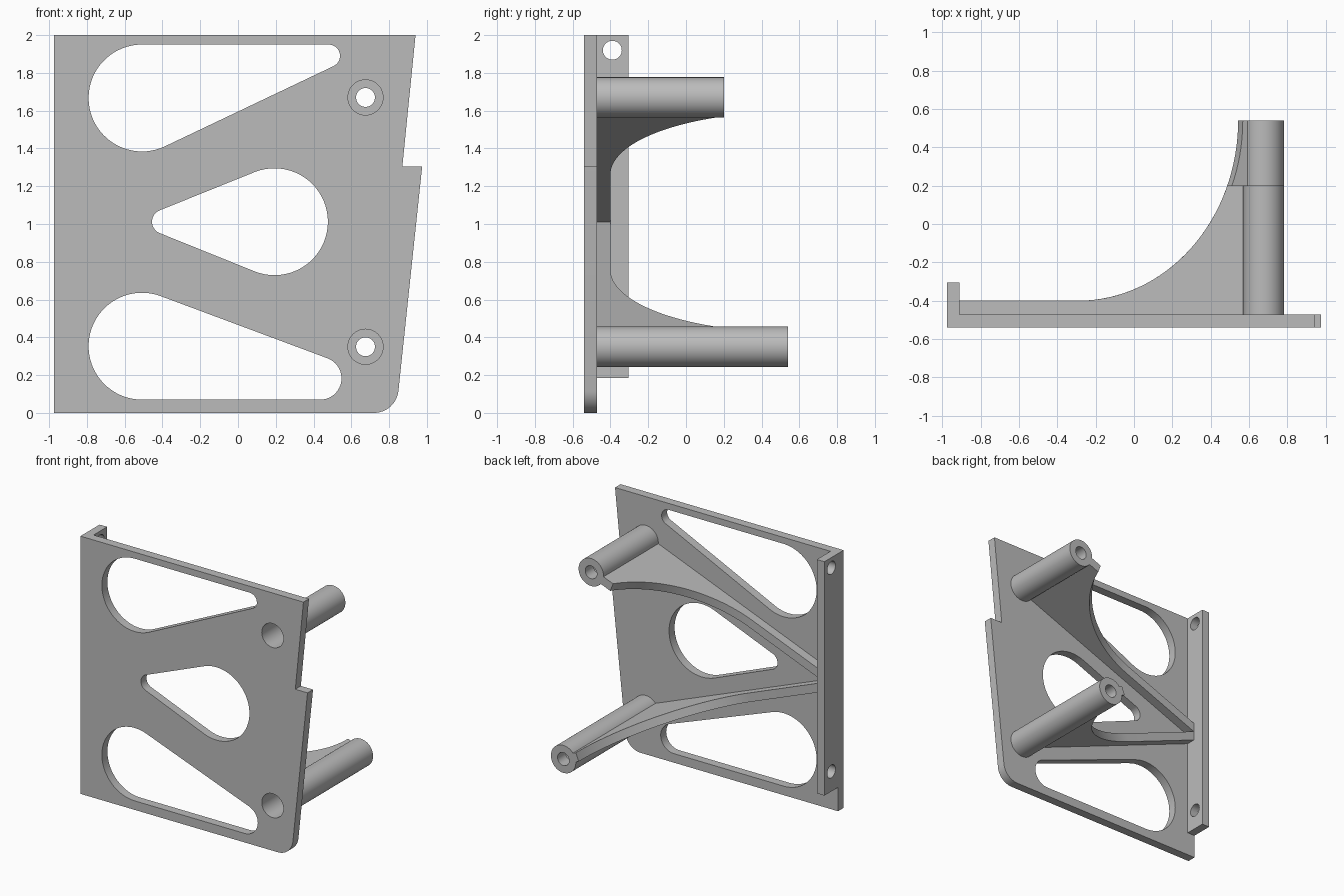
import bpy, bmesh
from math import sin, cos, acos, asin, atan2, hypot, pi, radians
from mathutils import Matrix, Vector

cube = bpy.data.objects.get("Cube")
if cube:
    bpy.data.objects.remove(cube)

grey = bpy.data.materials.new("plain grey")
grey.use_nodes = True
grey.diffuse_color = (0.5, 0.5, 0.5, 1)
grey.node_tree.nodes["Principled BSDF"].inputs["Base Color"].default_value = (0.5, 0.5, 0.5, 1)

X, Y, Z = Vector((1, 0, 0)), Vector((0, 1, 0)), Vector((0, 0, 1))


def frame(u, v, origin):
    """Matrix placing local x along u, local y along v."""
    m = Matrix((u, v, u.cross(v))).transposed().to_4x4()
    m.translation = origin
    return m


def finish(name, bm):
    bmesh.ops.remove_doubles(bm, verts=bm.verts, dist=0.0002)
    bmesh.ops.recalc_face_normals(bm, faces=bm.faces)
    mesh = bpy.data.meshes.new(name)
    bm.to_mesh(mesh)
    bm.free()
    mesh.materials.append(grey)
    ob = bpy.data.objects.new(name, mesh)
    bpy.context.collection.objects.link(ob)
    bpy.ops.object.select_all(action='DESELECT')
    ob.select_set(True)
    bpy.context.view_layer.objects.active = ob
    bpy.ops.object.shade_smooth_by_angle(angle=radians(30))


def extrude(name, loops, depth, matrix):
    """Filled outline (first loop) with holes (other loops), given a thickness."""
    curve = bpy.data.curves.new(name, 'CURVE')
    curve.dimensions = '2D'
    curve.fill_mode = 'BOTH'
    curve.extrude = depth / 2
    for loop in loops:
        spline = curve.splines.new('POLY')
        spline.points.add(len(loop) - 1)
        for point, (a, b) in zip(spline.points, loop):
            point.co = (a, b, 0, 1)
        spline.use_cyclic_u = True
    temp = bpy.data.objects.new(name + " outline", curve)
    bpy.context.collection.objects.link(temp)
    bpy.context.view_layer.update()
    mesh = bpy.data.meshes.new_from_object(
        temp.evaluated_get(bpy.context.evaluated_depsgraph_get()))
    bm = bmesh.new()
    bm.from_mesh(mesh)
    bpy.data.objects.remove(temp)
    bpy.data.curves.remove(curve)
    bpy.data.meshes.remove(mesh)
    bm.transform(matrix)
    finish(name, bm)


def arc(cx, cy, r, start, end, n=32):
    return [(cx + r * cos(start + (end - start) * i / n),
             cy + r * sin(start + (end - start) * i / n)) for i in range(n + 1)]


def circle(cx, cy, r):
    return arc(cx, cy, r, 0, 2 * pi, 48)[:-1]


def teardrop(ax, ay, ar, bx, by, br):
    """Outline wrapped tightly around a big circle and a small circle."""
    axis = atan2(by - ay, bx - ax)
    half = acos((ar - br) / hypot(bx - ax, by - ay))
    return (arc(ax, ay, ar, axis + half, axis + 2 * pi - half, 40)
            + arc(bx, by, br, axis - half, axis + half, 20))


FRONT, BACK = -0.54, -0.472
BOSS_X, MID_Z = 0.675, 1.01
BOSSES = {"upper": (1.67, 0.2, 1), "lower": (0.35, 0.54, -1)}

# Main plate: notched slanted edge, rounded corner, three windows, two bores
outline = [(-0.975, 0)] + arc(0.72, 0.13, 0.13, -pi / 2, radians(-6), 12) + [
    (0.975, 1.305), (0.87, 1.305), (0.94, 2), (-0.975, 2)]
windows = [teardrop(-0.508, 1.667, 0.283, 0.48, 1.89, 0.06),
           teardrop(0.193, 1.012, 0.283, -0.39, 1.012, 0.065),
           teardrop(-0.508, 0.353, 0.283, 0.435, 0.183, 0.113)]
bores = [circle(BOSS_X, z, 0.093) for z, _, _ in BOSSES.values()]
extrude("plate", [outline] + windows + bores, BACK - FRONT,
        frame(X, Z, Vector((0, (FRONT + BACK) / 2, 0))))

# Side flange with two screw holes
flange = [(BACK - 0.02, 0.185), (-0.305, 0.185), (-0.305, 2), (BACK - 0.02, 2)]
extrude("side_flange", [flange, circle(-0.39, 1.92, 0.05), circle(-0.39, 0.34, 0.05)],
        0.065, frame(Y, Z, Vector((-0.9425, 0, 0))))

for side, (z, top, sign) in BOSSES.items():
    # Hollow boss with a narrower hole at its far end
    profile = [(0.093, BACK - 0.005), (0.093, top - 0.1), (0.05, top - 0.1),
               (0.05, top), (0.107, top), (0.107, BACK - 0.005)]
    bm = bmesh.new()
    verts = [bm.verts.new((BOSS_X + r, y, z)) for r, y in profile]
    edges = [bm.edges.new((verts[i - 1], verts[i])) for i in range(len(verts))]
    bmesh.ops.spin(bm, geom=verts + edges, cent=(BOSS_X, 0, z), axis=Y,
                   angle=2 * pi, steps=48)
    finish(side + "_boss", bm)

    # Curved rib running from the flange up to the boss
    start = Vector((-0.91, 0, MID_Z + sign * 0.035))
    run = Vector((BOSS_X, 0, z)) - start
    slope = run.normalized()
    length = run.length - 0.1
    sweep = acos((0.54 - top) / 0.94)
    curve = [((0.63 + 0.835 * sin(sweep * i / 32)) / slope.x,
              0.54 - 0.94 * cos(sweep * i / 32)) for i in range(33)]
    rib = [(-0.03, BACK - 0.02), (length, BACK - 0.02), (length, top)]
    rib += curve[::-1] + [(-0.03, -0.4)]
    extrude(side + "_rib", [rib], 0.066, frame(slope, Y, start))
